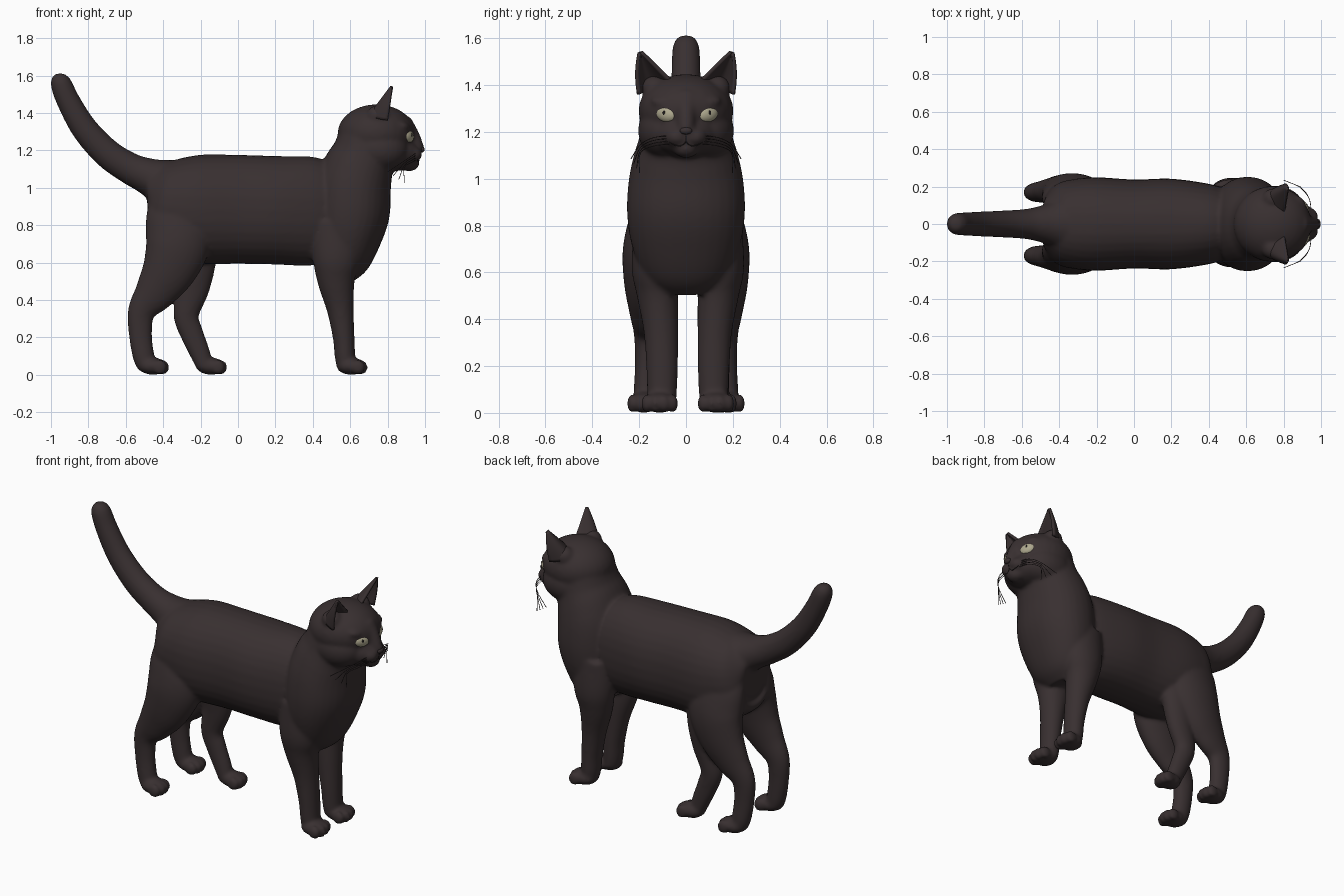
import bpy, bmesh, math
from mathutils import Vector, Matrix

if "Cube" in bpy.data.objects:
    bpy.data.objects.remove(bpy.data.objects["Cube"])


def material(name, rgb):
    m = bpy.data.materials.new(name)
    m.diffuse_color = (*rgb, 1)
    m.use_nodes = True
    m.node_tree.nodes["Principled BSDF"].inputs["Base Color"].default_value = m.diffuse_color
    return m


FUR = material("dark fur", (0.040, 0.029, 0.030))
EYE = material("pale eye", (0.42, 0.39, 0.27))
DARK = material("near black", (0.015, 0.012, 0.012))


def finish(bm, name, mat):
    bmesh.ops.recalc_face_normals(bm, faces=bm.faces)
    me = bpy.data.meshes.new(name)
    bm.to_mesh(me)
    bm.free()
    me.materials.append(mat)
    me.polygons.foreach_set("use_smooth", [True] * len(me.polygons))
    ob = bpy.data.objects.new(name, me)
    bpy.context.collection.objects.link(ob)
    return ob


def ellipsoid(bm, c, r, yaw=0.0, roll=0.0):
    m = (Matrix.Translation(c) @ Matrix.Rotation(yaw, 4, 'Z') @ Matrix.Rotation(roll, 4, 'X')
         @ Matrix.Diagonal((*r, 1)))
    bmesh.ops.create_uvsphere(bm, u_segments=28, v_segments=18, radius=1, matrix=m)


def catmull(pts, steps=5):
    p = [Vector(q) for q in pts]
    p = [p[0] * 2 - p[1]] + p + [p[-1] * 2 - p[-2]]
    out = []
    for i in range(1, len(p) - 2):
        a, b, c, d = p[i - 1:i + 3]
        for k in range(steps):
            t = k / steps
            out.append(b + (c - a) * (t / 2) + (a * 2 - b * 5 + c * 4 - d) * (t * t / 2)
                       + (b * 3 - a - c * 3 + d) * (t ** 3 / 2))
    return out + [p[-2]]


def loft(bm, pts, power=2.0, n=32):
    """Skin through points (x, y, z, radius in the side plane, radius across y)."""
    path = catmull(pts)
    rings = []
    for i, q in enumerate(path):
        a, b = path[max(i - 1, 0)], path[min(i + 1, len(path) - 1)]
        tan = Vector((b[0] - a[0], 0, b[2] - a[2])).normalized()
        nor = Vector((-tan.z, 0, tan.x))
        ring = []
        for k in range(n):
            t = math.tau * k / n
            c, s = math.cos(t), math.sin(t)
            c = math.copysign(abs(c) ** (2 / power), c)
            s = math.copysign(abs(s) ** (2 / power), s)
            ring.append(bm.verts.new(Vector(q[:3]) + nor * (c * q[3]) + Vector((0, s * q[4], 0))))
        rings.append(ring)
    for r0, r1 in zip(rings, rings[1:]):
        for k in range(n):
            bm.faces.new((r0[k], r0[(k + 1) % n], r1[(k + 1) % n], r1[k]))
    bm.faces.new(rings[0])
    bm.faces.new(rings[-1])


def leg(bm, y, pts, paw_x, paw_w):
    """Leg from (x, z, y offset, side radius, across radius), with a toed paw."""
    s = 1 if y > 0 else -1
    loft(bm, [(x, y + s * dy, z, a, b) for x, z, dy, a, b in pts])
    py = y + s * .01
    ellipsoid(bm, (paw_x, py, 0.046), (0.078, paw_w, 0.046))
    for k in (-1.5, -0.5, 0.5, 1.5):
        x = paw_x + 0.052 - 0.014 * (abs(k) > 1)
        ellipsoid(bm, (x, py + k * paw_w * 0.53, 0.040), (0.037, paw_w * 0.33, 0.040))


bm = bmesh.new()
# torso
loft(bm, [(-.485, 0, .92, .13, .10), (-.465, 0, .92, .19, .16), (-.41, 0, .91, .235, .215),
          (-.32, 0, .895, .27, .24), (-.2, 0, .885, .292, .25), (0, 0, .885, .291, .238),
          (.2, 0, .88, .29, .242), (.4, 0, .875, .29, .215), (.52, 0, .875, .25, .18)], 2.2)
# chest and neck
loft(bm, [(.54, 0, .52, .08, .12), (.56, 0, .60, .14, .19), (.585, 0, .73, .18, .235),
          (.605, 0, .86, .205, .252), (.615, 0, .99, .203, .245), (.64, 0, 1.09, .19, .225),
          (.675, 0, 1.18, .172, .198), (.70, 0, 1.28, .158, .18)], 2.15)
# tail, widening into the rump
loft(bm, [(-.30, 0, 1.00, .15, .17), (-.40, 0, 1.03, .125, .135), (-.49, 0, 1.065, .097, .10),
          (-.58, 0, 1.105, .084, .08),
          (-.70, 0, 1.185, .078, .072), (-.82, 0, 1.315, .071, .066), (-.905, 0, 1.46, .063, .062),
          (-.947, 0, 1.56, .056, .057), (-.958, 0, 1.60, .035, .038), (-.96, 0, 1.612, .01, .01)])
# hind and front legs on both sides
HIND = [(-.335, .96, -.06, .14, .08), (-.325, .84, -.03, .168, .10), (-.322, .70, -.01, .172, .11),
        (-.37, .56, .003, .145, .092),
        (-.445, .44, .005, .11, .068), (-.515, .34, 0, .075, .053), (-.522, .22, 0, .062, .048),
        (-.505, .10, .003, .058, .05), (-.485, .04, .005, .05, .05)]
FRONT = [(.53, .82, .03, .14, .09), (.525, .62, .035, .125, .095), (.525, .50, .02, .10, .088),
         (.547, .35, .005, .072, .074), (.565, .20, 0, .058, .068), (.572, .10, 0, .055, .064),
         (.58, .04, 0, .05, .06)]
for side in (-1, 1):
    leg(bm, side * .17, HIND, -.455, .064)
    leg(bm, side * .11 + .008, FRONT, .605, .07)
# extra inner hind leg, stepping forward
leg(bm, .14, [(-.25, .72, 0, .14, .08), (-.24, .58, 0, .12, .075), (-.243, .46, 0, .09, .062),
              (-.277, .32, 0, .068, .052), (-.247, .22, 0, .062, .047),
              (-.205, .12, 0, .055, .045), (-.175, .04, 0, .045, .045)], -.145, .06)
# head: skull, bridge, muzzle, chin, cheeks, pads, brows
ellipsoid(bm, (.74, 0, 1.29), (.208, .203, .156))
loft(bm, [(.88, 0, 1.35, .05, .07), (.92, 0, 1.28, .05, .045), (.95, 0, 1.225, .042, .038),
          (.965, 0, 1.195, .036, .032)])
ellipsoid(bm, (.915, 0, 1.13), (.055, .055, .042))
ellipsoid(bm, (.84, 0, 1.185), (.135, .135, .095))
for s in (-1, 1):
    ellipsoid(bm, (.75, s * .085, 1.205), (.16, .12, .12))
    ellipsoid(bm, (.925, s * .038, 1.178), (.06, .054, .045))
    ellipsoid(bm, (.865, s * .095, 1.325), (.055, .06, .03), s * .5, s * .2)
    ellipsoid(bm, (.745, s * .135, 1.385), (.06, .055, .055))
body = finish(bm, "cat_body", FUR)
rm = body.modifiers.new("blend", 'REMESH')
rm.mode, rm.voxel_size, rm.use_smooth_shade = 'VOXEL', 0.011, True
sm = body.modifiers.new("soften", 'SMOOTH')
sm.factor, sm.iterations = 0.5, 7

# surface lookup so that face details sit on the fur
dg = bpy.context.evaluated_depsgraph_get()
dg.update()
solid = body.evaluated_get(dg)


def face_x(y, z, fallback):
    hit, loc, _, _ = solid.ray_cast(Vector((2, y, z)), Vector((-1, 0, 0)))
    return loc.x if hit else fallback


def strand(name, pts, r, mat):
    cu = bpy.data.curves.new(name, 'CURVE')
    cu.dimensions, cu.bevel_depth, cu.bevel_resolution = '3D', r, 1
    path = catmull(pts, 4)
    sp = cu.splines.new('POLY')
    sp.points.add(len(path) - 1)
    for p, q in zip(sp.points, path):
        p.co = (*q, 1)
    cu.materials.append(mat)
    ob = bpy.data.objects.new(name, cu)
    bpy.context.collection.objects.link(ob)


for s, label in ((-1, "right"), (1, "left")):
    # eye and small pupil
    y = s * .095 + .004
    x = face_x(y, 1.275, .92)
    yaw = s * .5
    out = Vector((math.cos(yaw), math.sin(yaw), 0))
    c = Vector((x, y, 1.275))
    bm = bmesh.new()
    ellipsoid(bm, c - out * .015, (.024, .048, .034), yaw, s * .2)
    finish(bm, label + "_eye", EYE)
    bm = bmesh.new()
    ellipsoid(bm, c + out * .006 + Vector((0, 0, .006)), (.005, .006, .011), yaw)
    finish(bm, label + "_pupil", DARK)
    # ear: curved shell rising from a bowed base to the tip
    inner, back, outer = Vector((.805, s * .065, 1.42)), Vector((.615, s * .15, 1.39)), Vector((.80, s * .203, 1.36))
    tip = Vector((.828, s * .198, 1.55))
    bm = bmesh.new()
    grid = []
    for j in range(13):
        v = j / 12 * .93
        row = []
        for i in range(17):
            t = i / 16
            base = inner * (1 - t) ** 2 + back * (2 * t * (1 - t)) + outer * t * t
            p = base.lerp(tip, v)
            p.y += s * .010 * math.sin(math.pi * v) * t
            row.append(bm.verts.new(p))
        grid.append(row)
    for r0, r1 in zip(grid, grid[1:]):
        for i in range(16):
            bm.faces.new((r0[i], r0[i + 1], r1[i + 1], r1[i]))
    ear = finish(bm, label + "_ear", FUR)
    so = ear.modifiers.new("thickness", 'SOLIDIFY')
    so.thickness, so.offset = .014, 0
    # whiskers
    for k in range(4):
        z = 1.185 - .012 * k
        strand(f"{label}_whisker_{k + 1}",
               [(.95, s * .06, z), (.935, s * .14, z - .01), (.89, s * .195, z - .04),
                (.80 + .03 * k, s * (.235 - .012 * k), z - .10 - .008 * k)], .0018, FUR)
    # mouth line
    strand(label + "_mouth", [(face_x(s * y, z, .96), s * y, z) for y, z in
                              ((0, 1.185), (.002, 1.155), (.025, 1.14), (.05, 1.145), (.07, 1.155))],
           .0025, DARK)

# nose
bm = bmesh.new()
ellipsoid(bm, (face_x(0, 1.205, .98) - .003, 0, 1.205), (.014, .026, .016))
finish(bm, "nose", FUR)
